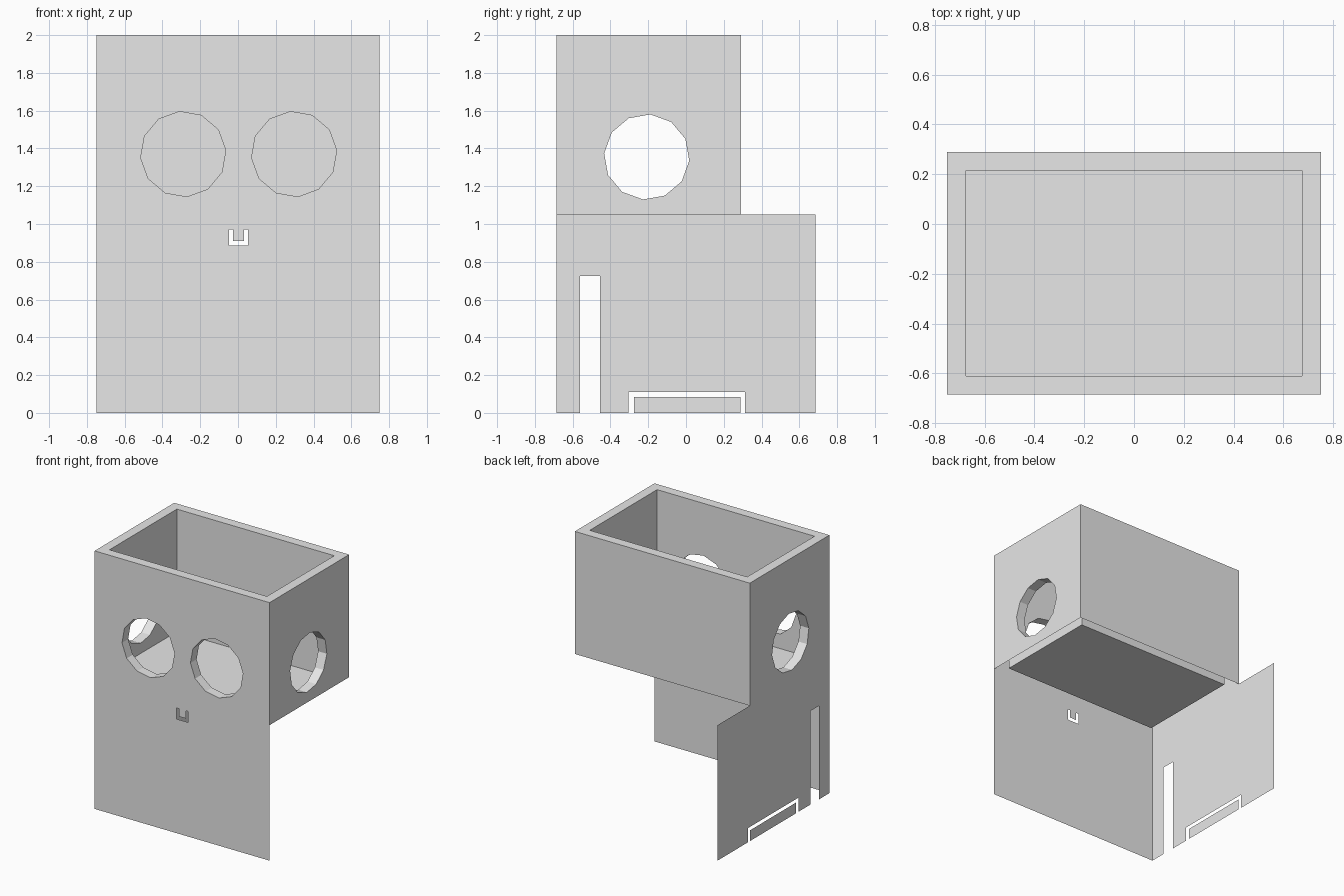
import bpy, bmesh
from math import cos, sin, radians
from mathutils import Vector

cube = bpy.data.objects.get("Cube")
if cube:
    bpy.data.objects.remove(cube, do_unlink=True)

grey = bpy.data.materials.new("plain_grey")
grey.use_nodes = True
grey.diffuse_color = (0.8, 0.8, 0.8, 1)
grey.node_tree.nodes["Principled BSDF"].inputs["Base Color"].default_value = (0.8, 0.8, 0.8, 1)

# Main dimensions
X, FRONT, BACK, TAIL = 0.75, -0.685, 0.29, 0.685
FLOOR, TOP, WALL = 1.05, 2.0, 0.075
IX, IFRONT, IBACK = X - WALL, FRONT + WALL, BACK - WALL


def at(axis, offset, p):
    """Place a 2D point on the plane across the given axis."""
    co = list(p)
    co.insert("xyz".index(axis), offset)
    return Vector(co)


def rect(u0, u1, v0, v1):
    return [(u0, v0), (u1, v0), (u1, v1), (u0, v1)]


def ring(u, v, phase, radius=0.226, sides=12):
    angles = [radians(phase + 360 * i / sides) for i in range(sides)]
    return [(u + radius * cos(a), v + radius * sin(a)) for a in angles]


def finish(name, bm):
    mesh = bpy.data.meshes.new(name)
    bm.to_mesh(mesh)
    bm.free()
    mesh.materials.append(grey)
    bpy.context.collection.objects.link(bpy.data.objects.new(name, mesh))


def panel(name, axis, offset, facing, *loops):
    """Flat sheet filled between an outline and any openings."""
    bm = bmesh.new()
    for loop in loops:
        vs = [bm.verts.new(at(axis, offset, p)) for p in loop]
        for a, b in zip(vs, vs[1:] + vs[:1]):
            bm.edges.new((a, b))
    normal = at(axis, facing, (0, 0))
    bmesh.ops.triangle_fill(bm, edges=bm.edges[:], use_beauty=True, normal=normal)
    bm.normal_update()
    for f in bm.faces:
        if f.normal.dot(normal) < 0:
            f.normal_flip()
    bmesh.ops.dissolve_limit(bm, angle_limit=0.01, verts=[], edges=bm.edges[:])
    finish(name, bm)


def sleeve(name, axis, outer, inner, loop):
    """Lining of an opening through the wall, facing its middle."""
    bm = bmesh.new()
    a = [bm.verts.new(at(axis, outer, p)) for p in loop]
    b = [bm.verts.new(at(axis, inner, p)) for p in loop]
    middle = sum((v.co for v in a + b), Vector()) / (2 * len(a))
    for i in range(len(a)):
        j = (i + 1) % len(a)
        f = bm.faces.new((a[i], a[j], b[j], b[i]))
        f.normal_update()
        if f.normal.dot(middle - f.calc_center_median()) < 0:
            f.normal_flip()
    finish(name, bm)


# Openings
eyes = {"right": ring(-0.29, 1.37, 5), "left": ring(0.297, 1.37, 5)}
ear = ring(-0.208, 1.355, -5)
mouth = [(-0.047, 0.885), (0.053, 0.885), (0.053, 0.97), (0.033, 0.97),
         (0.033, 0.91), (-0.027, 0.91), (-0.027, 0.97), (-0.047, 0.97)]

# Outer walls: the front and right ones run down to the ground
panel("front_panel", "y", FRONT, -1, rect(-X, X, 0, TOP), *eyes.values(), mouth)
panel("back_wall", "y", BACK, 1, rect(-X, X, FLOOR, TOP))
panel("left_wall", "x", X, 1, rect(FRONT, BACK, FLOOR, TOP), ear)
right_outline = [
    (FRONT, 0), (-0.56, 0), (-0.56, 0.725), (-0.455, 0.725), (-0.455, 0),
    (-0.305, 0), (-0.305, 0.11), (0.312, 0.11), (0.312, 0), (TAIL, 0),
    (TAIL, FLOOR), (BACK, FLOOR), (BACK, TOP), (FRONT, TOP)]
panel("right_panel", "x", -X, -1, right_outline, ear)
panel("right_flap", "x", -X, -1, rect(-0.275, 0.288, 0, 0.083))

# Inner walls, floor and rim of the open box
panel("inner_front_wall", "y", IFRONT, 1, rect(-IX, IX, FLOOR, TOP), *eyes.values())
panel("inner_back_wall", "y", IBACK, -1, rect(-IX, IX, FLOOR, TOP))
for side, s in (("left", 1), ("right", -1)):
    panel("inner_" + side + "_wall", "x", s * IX, -s, rect(IFRONT, IBACK, FLOOR, TOP), ear)
    sleeve(side + "_ear_lining", "x", s * X, s * IX, ear)
    sleeve(side + "_eye_lining", "y", FRONT, IFRONT, eyes[side])
panel("box_floor", "z", FLOOR, 1, rect(-IX, IX, IFRONT, IBACK))
panel("top_rim", "z", TOP, 1, rect(-X, X, FRONT, BACK), rect(-IX, IX, IFRONT, IBACK))
